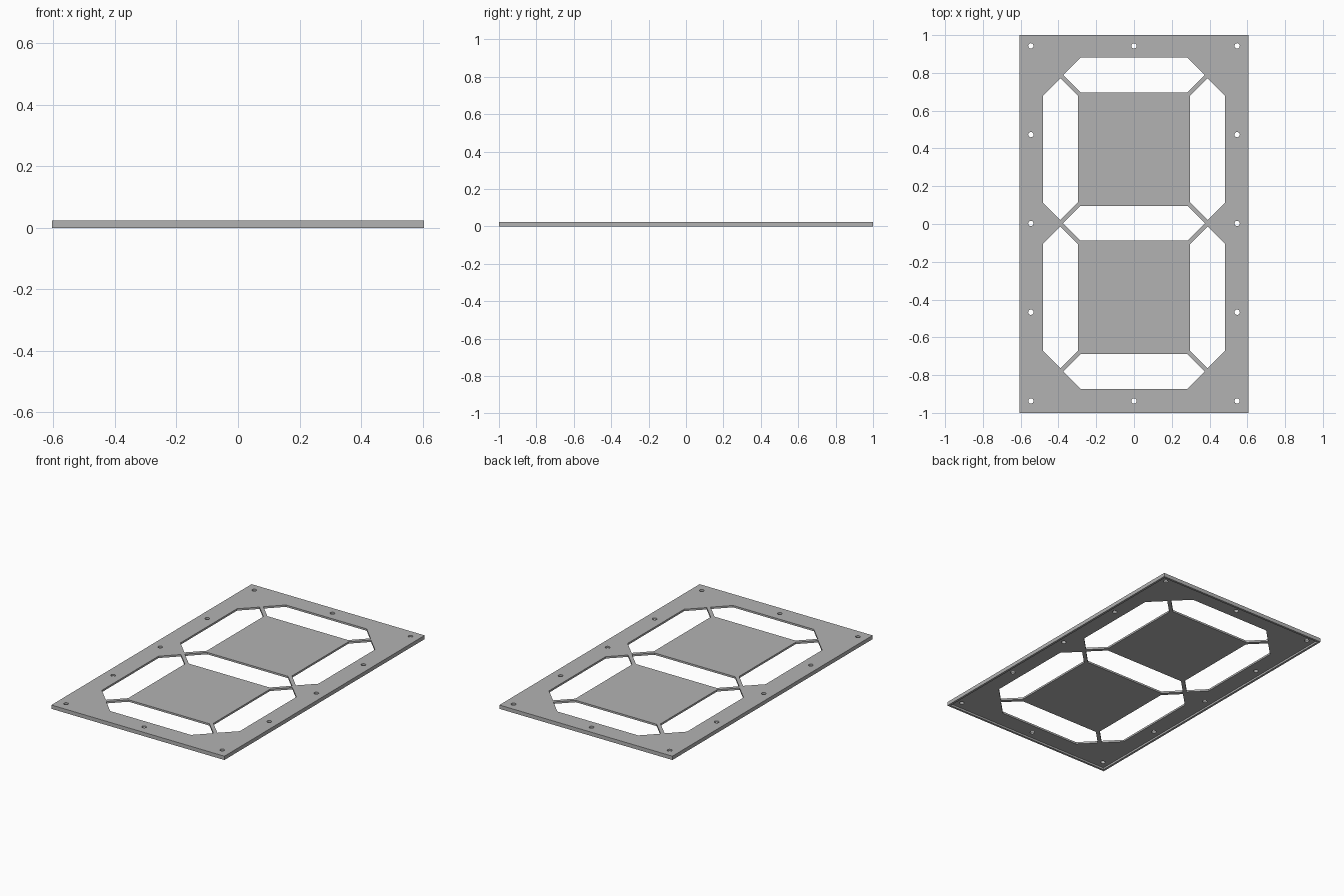
import bpy
import bmesh
from math import cos, sin, tau

cube = bpy.data.objects.get("Cube")
if cube:
    bpy.data.objects.remove(cube, do_unlink=True)

WIDTH, LENGTH, HEIGHT = 1.21, 2.0, 0.024
RIM, SKIN = 0.014, 0.012          # rim wall width, panel thickness
HALF_LEN, HALF_WID = 0.375, 0.0925  # segment opening
SIDE_X, PITCH, SHIFT = 0.39, 0.785, 0.004

grey = bpy.data.materials.new("plain grey")
grey.use_nodes = True
grey.diffuse_color = (0.45, 0.45, 0.45, 1)
grey.node_tree.nodes["Principled BSDF"].inputs["Base Color"].default_value = grey.diffuse_color


def add_prism(bm, outline, z0, z1):
    """Closed vertical prism over a counter-clockwise outline."""
    low = [bm.verts.new((x, y, z0)) for x, y in outline]
    high = [bm.verts.new((x, y, z1)) for x, y in outline]
    bm.faces.new(low[::-1])
    bm.faces.new(high)
    n = len(outline)
    for i in range(n):
        j = (i + 1) % n
        bm.faces.new((low[i], low[j], high[j], high[i]))


def make_object(name, prisms):
    bm = bmesh.new()
    for prism in prisms:
        add_prism(bm, *prism)
    mesh = bpy.data.meshes.new(name)
    bm.to_mesh(mesh)
    bm.free()
    mesh.materials.append(grey)
    obj = bpy.data.objects.new(name, mesh)
    bpy.context.collection.objects.link(obj)
    return obj


def rectangle(w, l):
    return [(-w / 2, -l / 2), (w / 2, -l / 2), (w / 2, l / 2), (-w / 2, l / 2)]


def segment(cx, cy, upright):
    """Bar with 45 degree pointed ends."""
    body = HALF_LEN - HALF_WID
    pts = [(-HALF_LEN, 0), (-body, -HALF_WID), (body, -HALF_WID),
           (HALF_LEN, 0), (body, HALF_WID), (-body, HALF_WID)]
    if upright:
        pts = [(-y, x) for x, y in pts]
    return [(cx + x, cy + y) for x, y in pts]


def circle(cx, cy, r=0.014, n=24):
    return [(cx + r * cos(tau * i / n), cy + r * sin(tau * i / n)) for i in range(n)]


# Seven segment openings
outlines = [segment(0, SHIFT + k * PITCH, False) for k in (-1, 0, 1)]
outlines += [segment(sx * SIDE_X, SHIFT + sy * PITCH / 2, True)
             for sx in (-1, 1) for sy in (-1, 1)]

# Screw holes around the border
outlines += [circle(sx * 0.546, 0.003 + k * 0.47) for sx in (-1, 1) for k in range(-2, 3)]
outlines += [circle(0, 0.003 + k * 0.94) for k in (-1, 1)]

# Panel, hollowed underneath to leave the rim, then pierced
panel = make_object("display_panel", [(rectangle(WIDTH, LENGTH), 0, HEIGHT)])
recess = make_object("recess_cutter", [
    (rectangle(WIDTH - 2 * RIM, LENGTH - 2 * RIM), -0.1, HEIGHT - SKIN)])
openings = make_object("opening_cutter", [(o, -0.2, 0.2) for o in outlines])

bpy.context.view_layer.objects.active = panel
for cutter in (recess, openings):
    cutter.hide_render = True
    mod = panel.modifiers.new(cutter.name, "BOOLEAN")
    mod.operation = "DIFFERENCE"
    mod.solver = "EXACT"
    mod.object = cutter
    bpy.ops.object.modifier_apply(modifier=mod.name)
    bpy.data.objects.remove(cutter, do_unlink=True)
